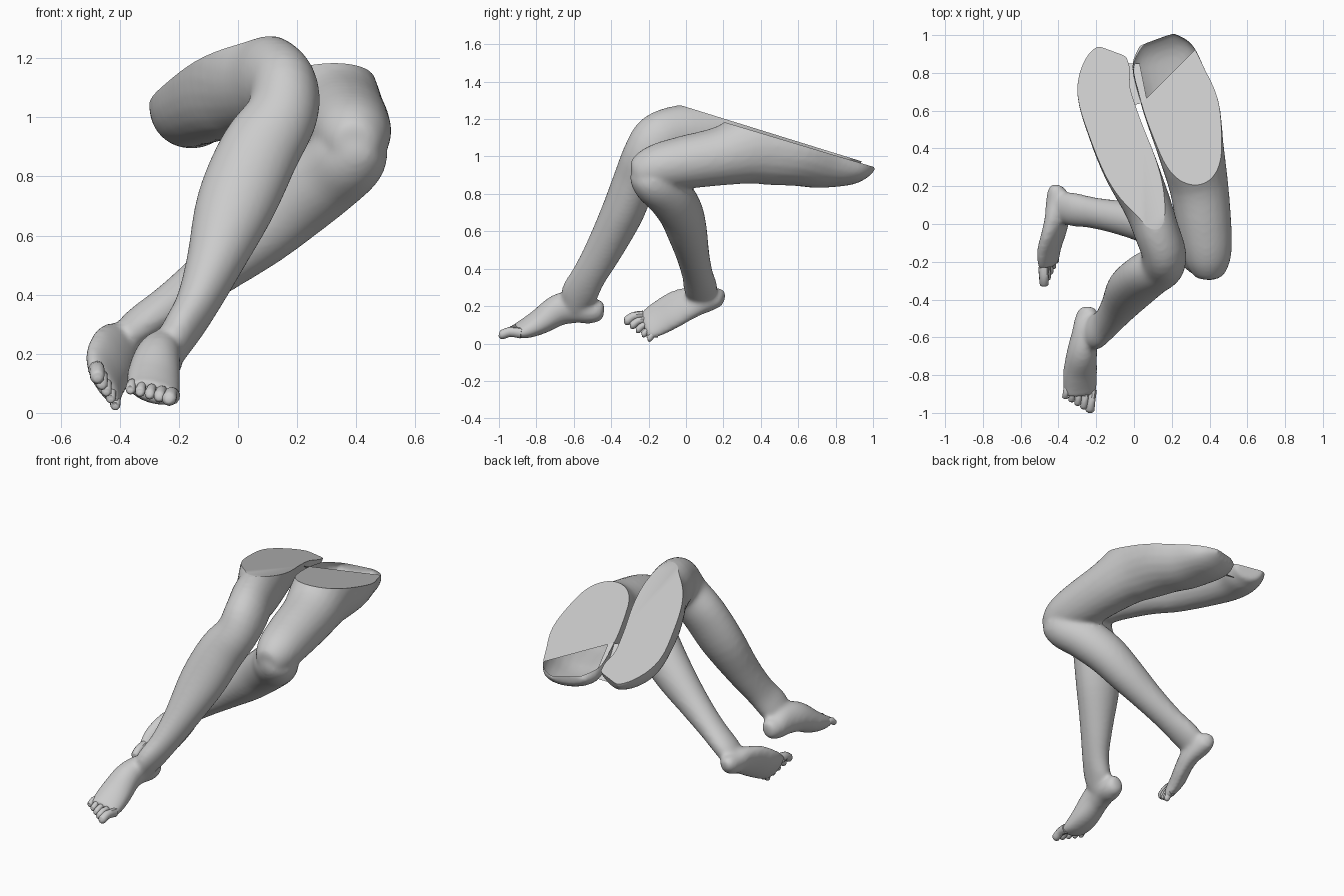
import bpy, bmesh, math
from mathutils import Vector

cube = bpy.data.objects.get("Cube")
if cube:
    bpy.data.objects.remove(cube, do_unlink=True)

GREY = (0.6, 0.6, 0.6, 1.0)
mat = bpy.data.materials.new("plain grey")
mat.use_nodes = True
mat.diffuse_color = GREY
bsdf = mat.node_tree.nodes["Principled BSDF"]
bsdf.inputs["Base Color"].default_value = GREY
bsdf.inputs["Roughness"].default_value = 0.6


def spline(a, b, c, d, t):
    """Catmull-Rom blend of four tuples."""
    return [0.5 * (2 * q + (r - p) * t + (2 * p - 5 * q + 4 * r - s) * t * t
                   + (3 * q - p - 3 * r + s) * t ** 3) for p, q, r, s in zip(a, b, c, d)]


def loft(bm, rings, side, sides=24, steps=4):
    """Skin ellipses (x, y, z, half width, half height) along a smooth path."""
    pts = []
    for i in range(len(rings) - 1):
        quad = [rings[min(max(i + k, 0), len(rings) - 1)] for k in (-1, 0, 1, 2)]
        pts += [spline(*quad, s / steps) for s in range(steps)]
    pts.append(list(rings[-1]))
    loops = []
    for i, p in enumerate(pts):
        tan = (Vector(pts[min(i + 1, len(pts) - 1)][:3]) - Vector(pts[max(i - 1, 0)][:3])).normalized()
        s = Vector(side)
        s = (s - tan * s.dot(tan)).normalized()
        u = tan.cross(s)
        w, h = max(p[3], 0.004), max(p[4], 0.004)
        loops.append([bm.verts.new(Vector(p[:3]) + s * w * math.cos(a) + u * h * math.sin(a))
                      for a in (2 * math.pi * k / sides for k in range(sides))])
    for a, b in zip(loops, loops[1:]):
        for k in range(sides):
            n = (k + 1) % sides
            bm.faces.new((a[k], a[n], b[n], b[k]))
    bm.faces.new(loops[0][::-1])
    bm.faces.new(loops[-1])


def finish(bm, name):
    """Turn a bmesh into a smooth shaded grey object."""
    bmesh.ops.recalc_face_normals(bm, faces=bm.faces[:])
    me = bpy.data.meshes.new(name)
    bm.to_mesh(me)
    bm.free()
    me.materials.append(mat)
    ob = bpy.data.objects.new(name, me)
    bpy.context.collection.objects.link(ob)
    bpy.ops.object.select_all(action="DESELECT")
    ob.select_set(True)
    bpy.context.view_layer.objects.active = ob
    bpy.ops.object.shade_smooth_by_angle(angle=math.radians(40))
    return ob


def fuse(bm, name):
    """Melt overlapping lofts into one skin and return it as a new bmesh."""
    ob = finish(bm, name)
    remesh = ob.modifiers.new("fuse", "REMESH")
    remesh.mode = "VOXEL"
    remesh.voxel_size = 0.012
    soft = ob.modifiers.new("soften", "SMOOTH")
    soft.factor = 0.5
    soft.iterations = 10
    out = bmesh.new()
    out.from_object(ob, bpy.context.evaluated_depsgraph_get())
    bpy.data.objects.remove(ob, do_unlink=True)
    return out


def cut_top(bm, z0, slope):
    """Slice off everything above a sloping plane and cap the cut."""
    res = bmesh.ops.bisect_plane(bm, geom=bm.verts[:] + bm.edges[:] + bm.faces[:],
                                 plane_co=(0, 0, z0), plane_no=(0, slope, 1), clear_outer=True)
    edges = [e for e in res["geom_cut"] if isinstance(e, bmesh.types.BMEdge)]
    return bmesh.ops.edgeloop_fill(bm, edges=edges)["faces"]


def toes(name, side, little, big):
    """Five toes between the little and big (base, tip) point pairs."""
    for i in range(5):
        t = i / 4
        base = Vector(little[0]).lerp(Vector(big[0]), t)
        tip = Vector(little[1]).lerp(Vector(big[1]), t)
        r = 0.017 + 0.007 * t ** 3
        mid = base.lerp(tip, 0.5) + Vector((0, 0, 0.012))
        end = base.lerp(tip, 0.88)
        bm = bmesh.new()
        loft(bm, [(*base, r, r * 1.2), (*mid, r * 0.95, r * 1.1), (*end, r, r),
                  (*tip, r * 0.4, r * 0.4)], side, sides=10, steps=3)
        finish(bm, f"{name}_{i + 1}")


# right leg: thigh to ankle, then foot
bm = bmesh.new()
loft(bm, [
    (-.115, .91, .97, .085, .06), (-.14, .84, 1.00, .125, .11), (-.16, .70, 1.04, .142, .145),
    (-.10, .50, 1.09, .145, .18), (-.02, .30, 1.13, .145, .20), (.07, .10, 1.12, .127, .165),
    (.12, -.04, 1.118, .12, .155), (.157, -.15, 1.083, .118, .145), (.145, -.22, 1.00, .122, .122),
    (.07, -.27, .88, .137, .117), (-.01, -.34, .70, .134, .114), (-.083, -.44, .50, .095, .10),
    (-.143, -.52, .36, .072, .092), (-.20, -.57, .265, .065, .098), (-.24, -.59, .19, .055, .07),
], (1, 0, 0))
loft(bm, [
    (-.24, -.438, .18, .02, .03), (-.242, -.455, .18, .047, .052), (-.25, -.51, .175, .064, .07),
    (-.26, -.59, .195, .07, .088), (-.275, -.68, .18, .08, .085), (-.285, -.78, .118, .092, .068),
    (-.285, -.86, .08, .092, .05), (-.285, -.91, .07, .082, .034),
], (1, 0, -.3))
bm = fuse(bm, "right_leg")
cut_top(bm, 1.265, .31)
finish(bm, "right_leg")
toes("right_toe", (1, 0, -.3), ((-.355, -.86, .095), (-.365, -.925, .075)),
     ((-.22, -.88, .055), (-.235, -1.0, .045)))

# left leg: thigh, folded calf, foot
bm = bmesh.new()
loft(bm, [
    (.12, .978, .935, .10, .03), (.15, .895, .945, .17, .10), (.20, .75, .995, .19, .172),
    (.255, .60, 1.04, .20, .20), (.30, .40, 1.055, .177, .207), (.343, .20, 1.005, .157, .16),
    (.37, 0, .97, .146, .143), (.386, -.13, .945, .133, .13), (.392, -.21, .915, .113, .115),
    (.393, -.27, .89, .075, .08), (.393, -.295, .885, .02, .02),
], (1, 0, 0))
loft(bm, [
    (.44, -.235, .935, .03, .03), (.425, -.225, .915, .09, .09), (.383, -.172, .868, .125, .12),
    (.305, -.095, .80, .13, .125), (.19, -.03, .705, .127, .12), (.07, .005, .60, .113, .108),
    (-.08, .035, .48, .088, .09), (-.22, .06, .375, .07, .083), (-.34, .08, .29, .062, .09),
    (-.39, .09, .24, .05, .07),
], (.66, .14, -.75))
loft(bm, [
    (-.405, .208, .25, .02, .02), (-.408, .185, .25, .047, .047), (-.405, .12, .235, .066, .06),
    (-.405, .04, .222, .09, .058), (-.425, -.05, .188, .107, .05), (-.447, -.13, .142, .104, .046),
    (-.45, -.20, .10, .092, .034), (-.45, -.225, .09, .08, .027),
], (-.45, -.25, .7))
bm = fuse(bm, "left_leg")
cap = cut_top(bm, 1.245, .30)

# rear corner of the left cap stays open
geom = set(cap)
for f in cap:
    geom.update(f.edges[:])
    geom.update(f.verts[:])
bmesh.ops.bisect_plane(bm, geom=list(geom), plane_co=(.05, .65, 1), plane_no=(-1, 1, 0))
bm.normal_update()
slope_n = Vector((0, .30, 1)).normalized()
hole = [f for f in bm.faces if abs(f.normal.dot(slope_n)) > .999
        and abs(f.calc_center_median().dot(slope_n) - 1.245 * slope_n.z) < .001
        and f.calc_center_median().y - f.calc_center_median().x > .6]
bmesh.ops.delete(bm, geom=hole, context="FACES")
finish(bm, "left_leg")
toes("left_toe", (-.45, -.25, .7), ((-.415, -.15, .05), (-.415, -.205, .02)),
     ((-.48, -.23, .15), (-.475, -.33, .115)))

# small flap joining the thighs at the hip
bm = bmesh.new()
bm.faces.new([bm.verts.new(v) for v in
              ((-.03, .62, 1.05), (.07, .65, 1.05), (.03, .85, .92), (-.06, .85, .92))])
finish(bm, "hip_flap")
